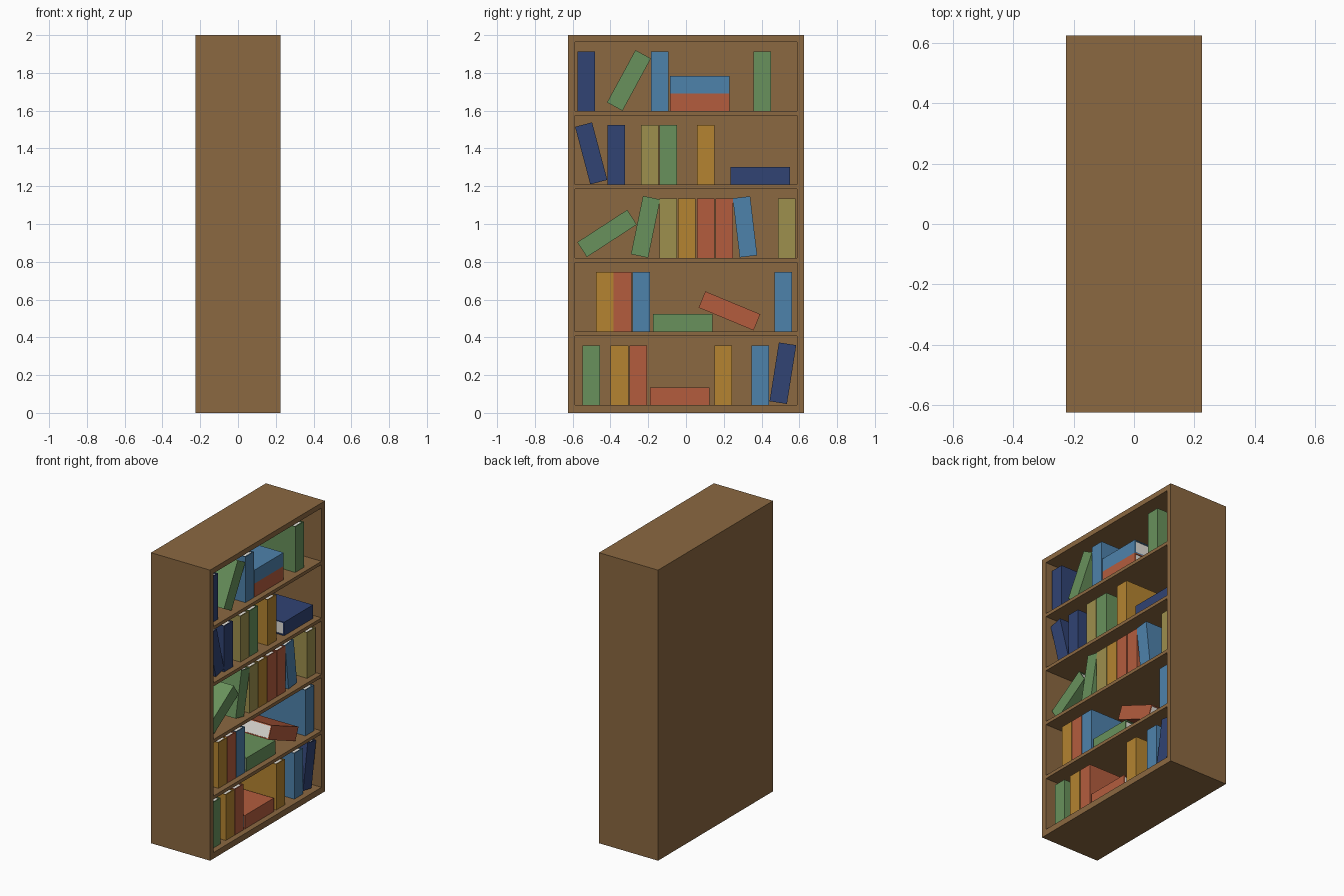
import bpy, bmesh
from math import radians
from mathutils import Matrix, Vector

if "Cube" in bpy.data.objects:
    bpy.data.objects.remove(bpy.data.objects["Cube"])


def material(name, rgb):
    m = bpy.data.materials.new(name)
    m.diffuse_color = [(c / 255) ** 2.2 for c in rgb] + [1]
    m.use_nodes = True
    m.node_tree.nodes["Principled BSDF"].inputs["Base Color"].default_value = m.diffuse_color
    return m


WOOD = material("wood", (138, 104, 67))
PAGES = material("paper", (225, 222, 215))
COVERS = {n: material(n + "_cover", c) for n, c in {
    "blue": (79, 129, 170), "navy": (52, 69, 115), "green": (104, 144, 92),
    "red": (178, 93, 64), "orange": (179, 131, 52), "olive": (156, 142, 78)}.items()}


def add_box(bm, lo, hi, mat=0):
    lo, hi = Vector(lo), Vector(hi)
    mtx = Matrix.Translation((lo + hi) / 2) @ Matrix.Diagonal((*(hi - lo), 1))
    verts = bmesh.ops.create_cube(bm, size=1, matrix=mtx)["verts"]
    for f in {f for v in verts for f in v.link_faces}:
        f.material_index = mat


def make_object(name, bm, mats):
    me = bpy.data.meshes.new(name)
    bm.to_mesh(me)
    bm.free()
    for m in mats:
        me.materials.append(m)
    ob = bpy.data.objects.new(name, me)
    bpy.context.collection.objects.link(ob)
    return ob


def board(name, lo, hi):
    bm = bmesh.new()
    add_box(bm, lo, hi)
    return make_object(name, bm, [WOOD])


# Bookcase, open towards +x
X, Y, Z = 0.225, 0.625, 2.0
T, SHELF, PITCH, FLOOR = 0.038, 0.023, 0.389, 0.042
YI, BACK = Y - T, -X + 0.035
board("side_front", (-X, -Y, 0), (X, -YI, Z))
board("side_rear", (-X, YI, 0), (X, Y, Z))
board("base_board", (-X, -YI, 0), (X, YI, FLOOR))
board("top_board", (-X, -YI, Z - 0.036), (X, YI, Z))
board("back_panel", (-X, -YI, FLOOR), (BACK, YI, Z - 0.036))
for k in range(1, 5):
    top = FLOOR + PITCH * k
    board(f"shelf_{k}", (BACK, -YI, top - SHELF), (X, YI, top))

# Books: width, height, spine position, fore-edge position
W, H, X1, X0 = 0.093, 0.315, 0.186, -0.165
C, INSET = 0.007, 0.006


def book(color, y, z, lean=0):
    """Centre (y, z); lean in degrees towards +y."""
    bm = bmesh.new()
    w, h = W / 2, H / 2
    add_box(bm, (X1 - C, -w, -h), (X1, w, h))                     # spine
    add_box(bm, (X0, -w, -h), (X1 - C, -w + C, h))                # boards
    add_box(bm, (X0, w - C, -h), (X1 - C, w, h))
    add_box(bm, (X0 + INSET, -w + C, -h + INSET),
            (X1 - C, w - C, h - INSET), 1)                        # pages
    ob = make_object(f"{color}_book", bm, [COVERS[color], PAGES])
    ob.location = (0, y, z)
    ob.rotation_euler.x = -radians(lean)


# Upright books per shelf, bottom to top
upright = [
    [("green", -.501), ("orange", -.352), ("red", -.253), ("orange", .197), ("blue", .393)],
    [("orange", -.431), ("red", -.336), ("blue", -.237), ("blue", .514)],
    [("olive", -.094), ("orange", .004), ("red", .104), ("red", .203), ("olive", .533)],
    [("navy", -.369), ("olive", -.192), ("green", -.094), ("orange", .104)],
    [("navy", -.528), ("blue", -.139), ("green", .404)],
]
for k, row in enumerate(upright):
    for color, y in row:
        book(color, y, FLOOR + PITCH * k + H / 2)

# Books lying flat: colour, y, shelf, level in the stack
for color, y, k, level in [("red", -.034, 0, 0), ("green", -.016, 1, 0), ("navy", .393, 3, 0),
                           ("red", .073, 4, 0), ("blue", .073, 4, 1)]:
    book(color, y, FLOOR + PITCH * k + W * (level + .5), 90)

# Leaning books
for args in [("navy", .513, .21, 9), ("red", .23, .54, -67.4), ("green", -.418, .95, 57),
             ("green", -.214, .985, 11.7), ("blue", .312, .985, -6.8),
             ("navy", -.502, 1.374, -14.8), ("green", -.302, 1.76, 28.5)]:
    book(*args)
